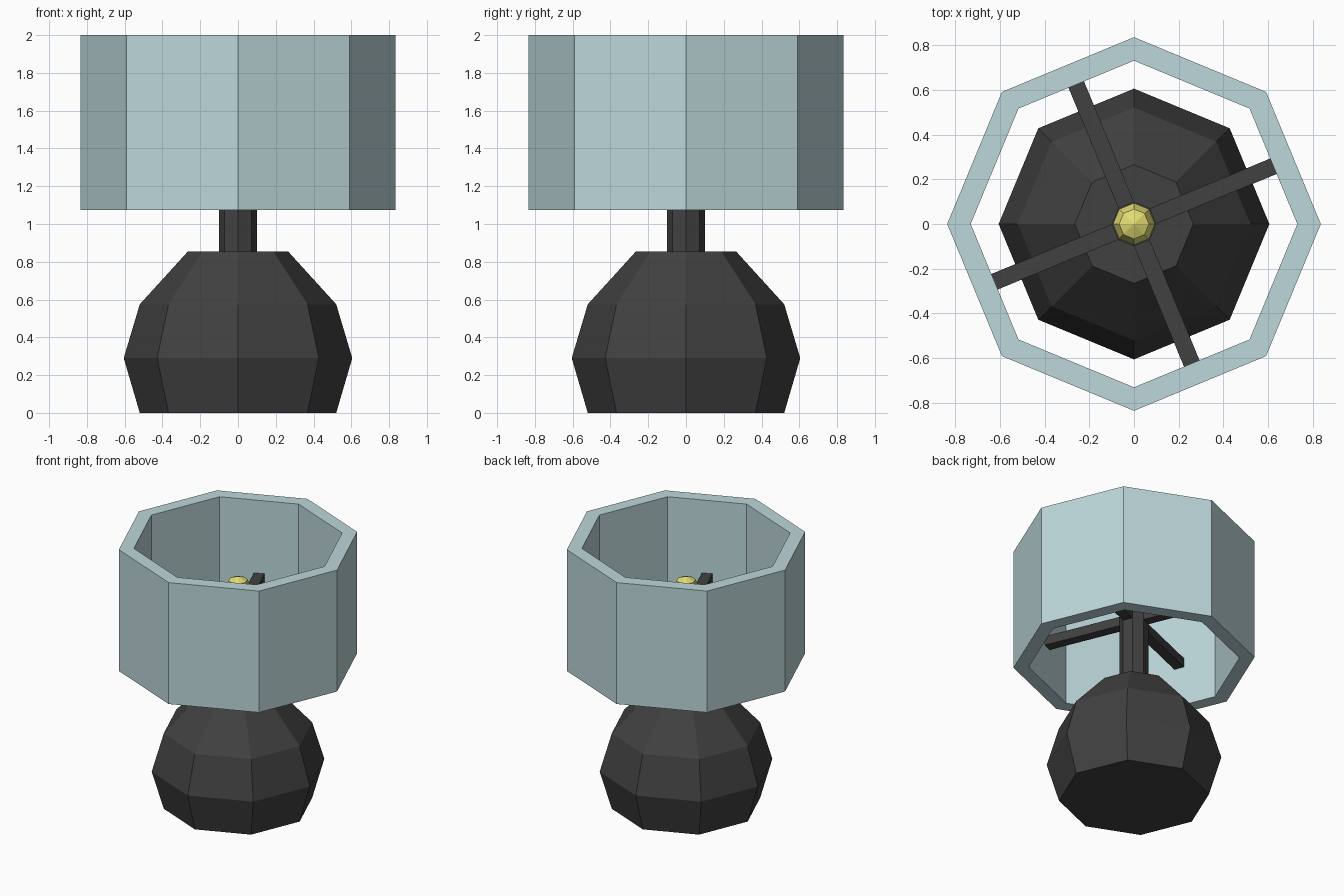
import bpy, bmesh
from math import sin, cos, pi, radians
from mathutils import Matrix

cube = bpy.data.objects.get("Cube")
if cube:
    bpy.data.objects.remove(cube, do_unlink=True)

SIDES = 8


def material(name, color):
    m = bpy.data.materials.new(name)
    m.use_nodes = True
    m.diffuse_color = (*color, 1)
    m.node_tree.nodes["Principled BSDF"].inputs["Base Color"].default_value = (*color, 1)
    return m


charcoal = material("charcoal", (0.052, 0.052, 0.052))
pale_teal = material("pale teal", (0.51, 0.68, 0.70))
warm_yellow = material("warm yellow", (0.76, 0.72, 0.17))


def add_object(name, bm, mat):
    bmesh.ops.recalc_face_normals(bm, faces=bm.faces)
    mesh = bpy.data.meshes.new(name)
    bm.to_mesh(mesh)
    bm.free()
    mesh.materials.append(mat)
    obj = bpy.data.objects.new(name, mesh)
    bpy.context.collection.objects.link(obj)
    return obj


def lathe(name, profile, mat, loop=False):
    """Revolve (radius, z) points into an eight-sided solid, or a tube if loop."""
    bm = bmesh.new()
    rings = [[bm.verts.new((r * cos(2 * pi * i / SIDES), r * sin(2 * pi * i / SIDES), z))
              for i in range(SIDES)] for r, z in profile]
    pairs = list(zip(rings, rings[1:]))
    if loop:
        pairs.append((rings[-1], rings[0]))
    else:
        bm.faces.new(rings[0])
        bm.faces.new(rings[-1])
    for a, b in pairs:
        for i in range(SIDES):
            j = (i + 1) % SIDES
            bm.faces.new((a[i], a[j], b[j], b[i]))
    return add_object(name, bm, mat)


# Faceted round base and its stem
lathe("base", [(0.52, 0), (0.605, 0.29), (0.52, 0.575), (0.265, 0.855)], charcoal)
lathe("stem", [(0.1, 0.8), (0.1, 1.55)], charcoal)

# Open octagonal shade with a thick wall
lathe("shade", [(0.835, 1.075), (0.835, 2), (0.73, 2), (0.73, 1.075)], pale_teal, loop=True)

# Four arms running from the stem to the middle of alternate shade walls
ARM_LENGTH = 0.73 * cos(pi / SIDES)
for k in range(4):
    bm = bmesh.new()
    bmesh.ops.create_cube(bm, size=1, matrix=(
        Matrix.Rotation(radians(22.5 + 90 * k), 4, "Z")
        @ Matrix.Translation((ARM_LENGTH / 2, 0, 1.41))
        @ Matrix.Diagonal((ARM_LENGTH, 0.075, 0.07, 1))))
    add_object(f"shade_arm_{k + 1}", bm, charcoal)

# Low-poly bulb on top of the stem
bm = bmesh.new()
bmesh.ops.create_uvsphere(bm, u_segments=SIDES, v_segments=4, radius=0.094,
                          matrix=Matrix.Translation((0, 0, 1.635)))
add_object("bulb", bm, warm_yellow)
